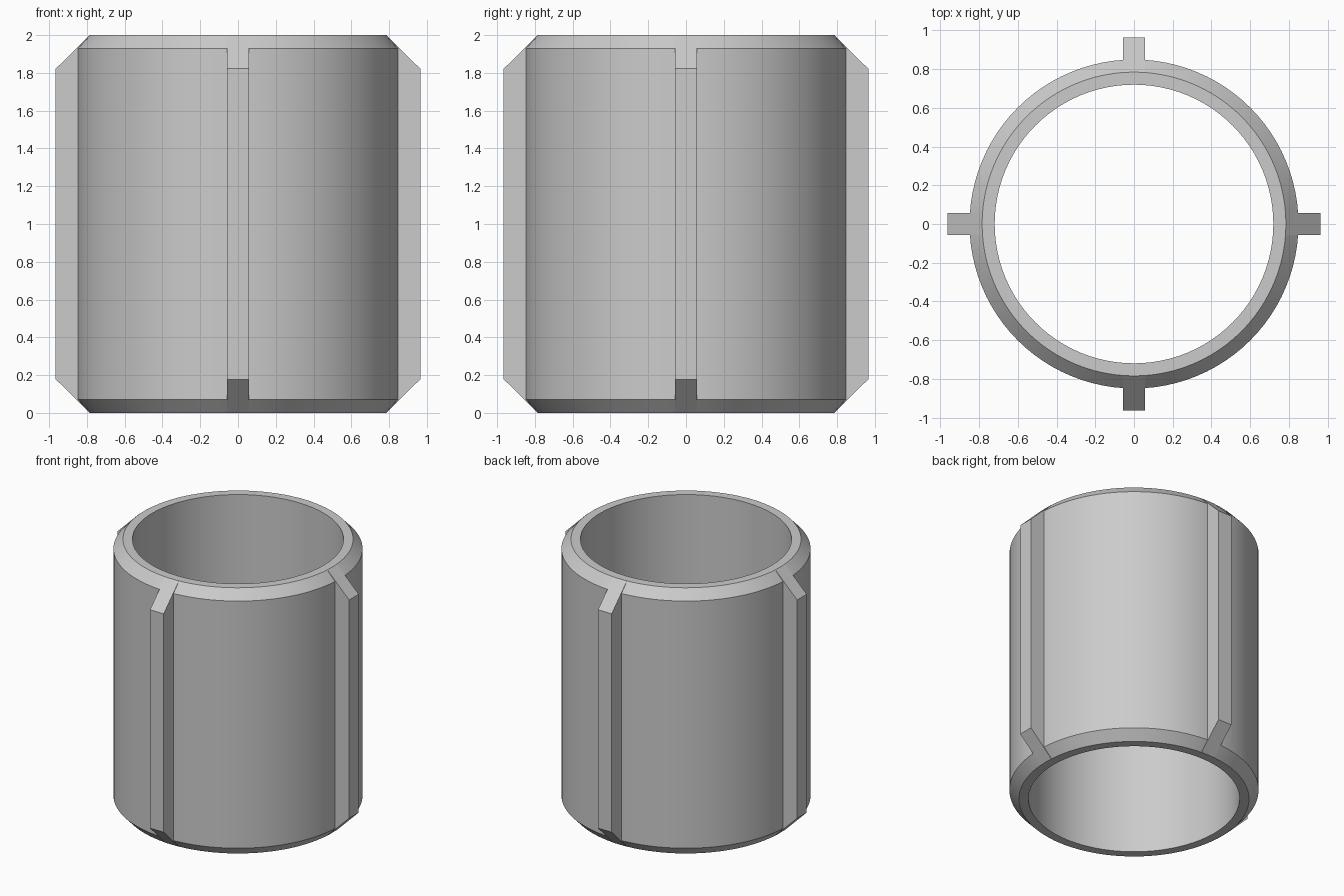
import bpy
import bmesh
from math import radians, pi
from mathutils import Matrix, Vector

HEIGHT = 2.0
INNER, RIM, OUTER, FIN = 0.72, 0.785, 0.85, 0.965
TUBE_BEVEL, FIN_BEVEL = 0.07, 0.178
FIN_WIDTH = 0.114
SEGMENTS = 96

cube = bpy.data.objects.get("Cube")
if cube:
    bpy.data.objects.remove(cube, do_unlink=True)

# Single plain grey
grey = bpy.data.materials.new("plain grey")
grey.use_nodes = True
colour = (0.6, 0.6, 0.6, 1.0)
grey.diffuse_color = colour
grey.node_tree.nodes["Principled BSDF"].inputs["Base Color"].default_value = colour


def finish(bm, name):
    bmesh.ops.recalc_face_normals(bm, faces=bm.faces)
    mesh = bpy.data.meshes.new(name)
    bm.to_mesh(mesh)
    bm.free()
    mesh.materials.append(grey)
    obj = bpy.data.objects.new(name, mesh)
    bpy.context.collection.objects.link(obj)
    return obj


def chamfered_outline(inner, rim, outer, bevel):
    """Radius and height points of a wall with both outer ends chamfered."""
    points = [(inner, 0), (rim, 0), (outer, bevel),
              (outer, HEIGHT - bevel), (rim, HEIGHT), (inner, HEIGHT)]
    return list(dict.fromkeys(points))


# Hollow sleeve, turned from its wall section
bm = bmesh.new()
verts = [bm.verts.new((r, 0, z))
         for r, z in chamfered_outline(INNER, RIM, OUTER, TUBE_BEVEL)]
edges = [bm.edges.new((v, verts[i - 1])) for i, v in enumerate(verts)]
bmesh.ops.spin(bm, geom=verts + edges, cent=(0, 0, 0), axis=(0, 0, 1),
               angle=2 * pi, steps=SEGMENTS, use_duplicate=False)
bmesh.ops.remove_doubles(bm, verts=bm.verts, dist=0.0005)
sleeve = finish(bm, "sleeve")
bpy.ops.object.select_all(action="DESELECT")
sleeve.select_set(True)
bpy.context.view_layer.objects.active = sleeve
bpy.ops.object.shade_smooth_by_angle(angle=radians(30))

# Four lengthwise fins with chamfered ends
for i, side in enumerate(("left", "back", "right", "front")):
    bm = bmesh.new()
    outline = chamfered_outline(RIM, RIM, FIN, FIN_BEVEL)
    face = bm.faces.new([bm.verts.new((r, -FIN_WIDTH / 2, z)) for r, z in outline])
    new = bmesh.ops.extrude_face_region(bm, geom=[face])["geom"]
    bmesh.ops.translate(bm, vec=Vector((0, FIN_WIDTH, 0)),
                        verts=[g for g in new if isinstance(g, bmesh.types.BMVert)])
    bmesh.ops.rotate(bm, verts=bm.verts, cent=(0, 0, 0),
                     matrix=Matrix.Rotation(i * pi / 2, 3, "Z"))
    finish(bm, side + "_fin")
